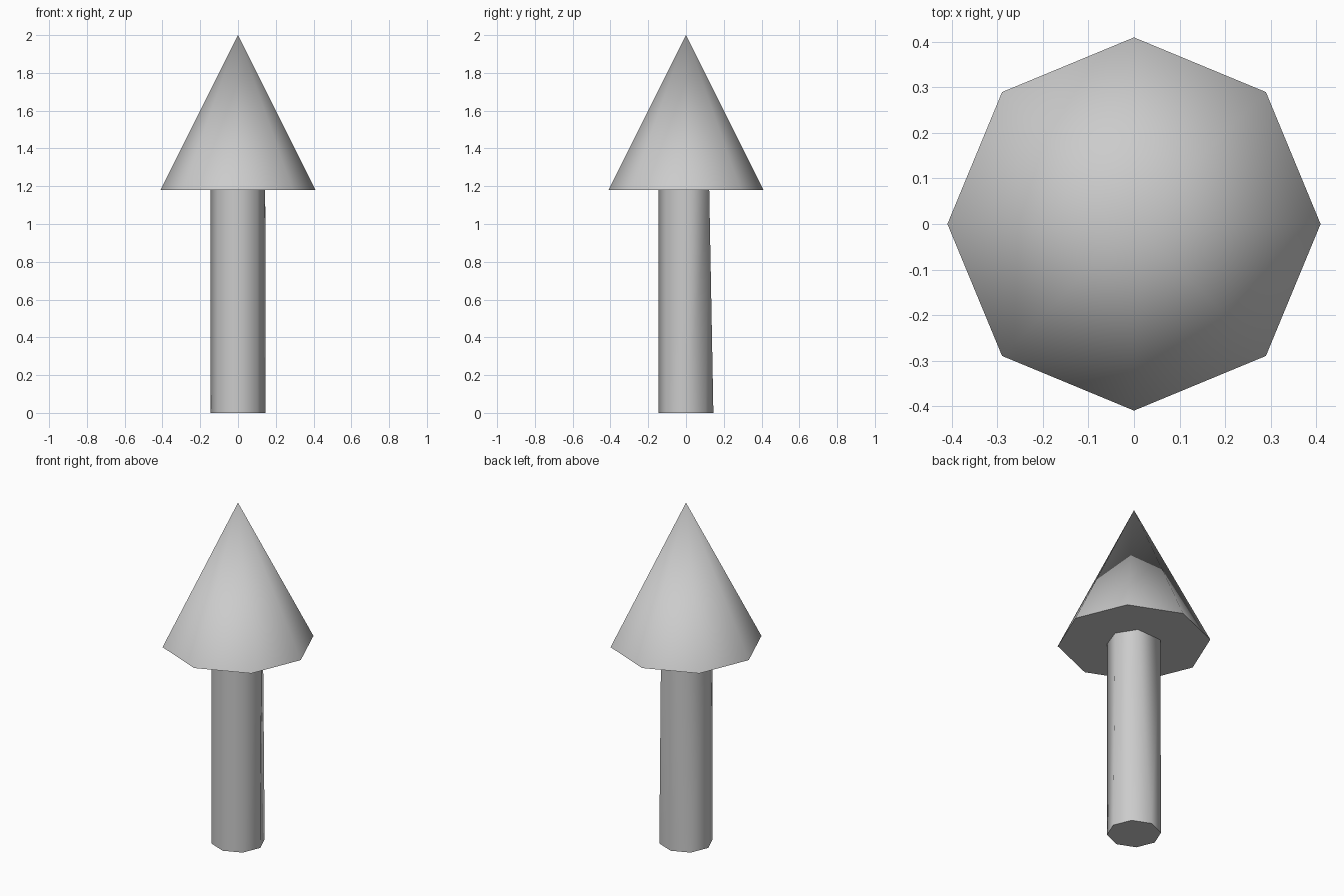
import bpy, math

if "Cube" in bpy.data.objects:
    bpy.data.objects.remove(bpy.data.objects["Cube"])


def smooth(obj):
    bpy.ops.object.select_all(action='DESELECT')
    obj.select_set(True)
    bpy.context.view_layer.objects.active = obj
    bpy.ops.object.shade_smooth_by_angle(angle=math.radians(75))


def ring(radius, z, angles):
    return [(radius * math.cos(math.radians(a)), radius * math.sin(math.radians(a)), z)
            for a in angles]


def make(name, verts, faces):
    mesh = bpy.data.meshes.new(name)
    mesh.from_pydata(verts, [], faces)
    obj = bpy.data.objects.new(name, mesh)
    bpy.context.collection.objects.link(obj)
    smooth(obj)
    return obj


octagon = [45 * i for i in range(8)]
JOIN = 1.18

# Arrow head: eight-sided cone with closed base
make("arrow_head", ring(0.41, JOIN, octagon) + [(0, 0, 2)],
     [(i, (i + 1) % 8, 8) for i in range(8)] + [tuple(reversed(range(8)))])

# Shaft: octagonal foot, with one corner merged away at the top
top = [6, 58, 127, 180, 225, 270, 315]
top_of = [0, 1, 1, 2, 3, 4, 5, 6]
faces = [tuple(reversed(range(8)))]
for i in range(8):
    j = (i + 1) % 8
    a, b = 8 + top_of[i], 8 + top_of[j]
    faces.append((i, j, b) if a == b else (i, j, b, a))
make("shaft", ring(0.145, 0, octagon) + ring(0.145, JOIN, top), faces)
